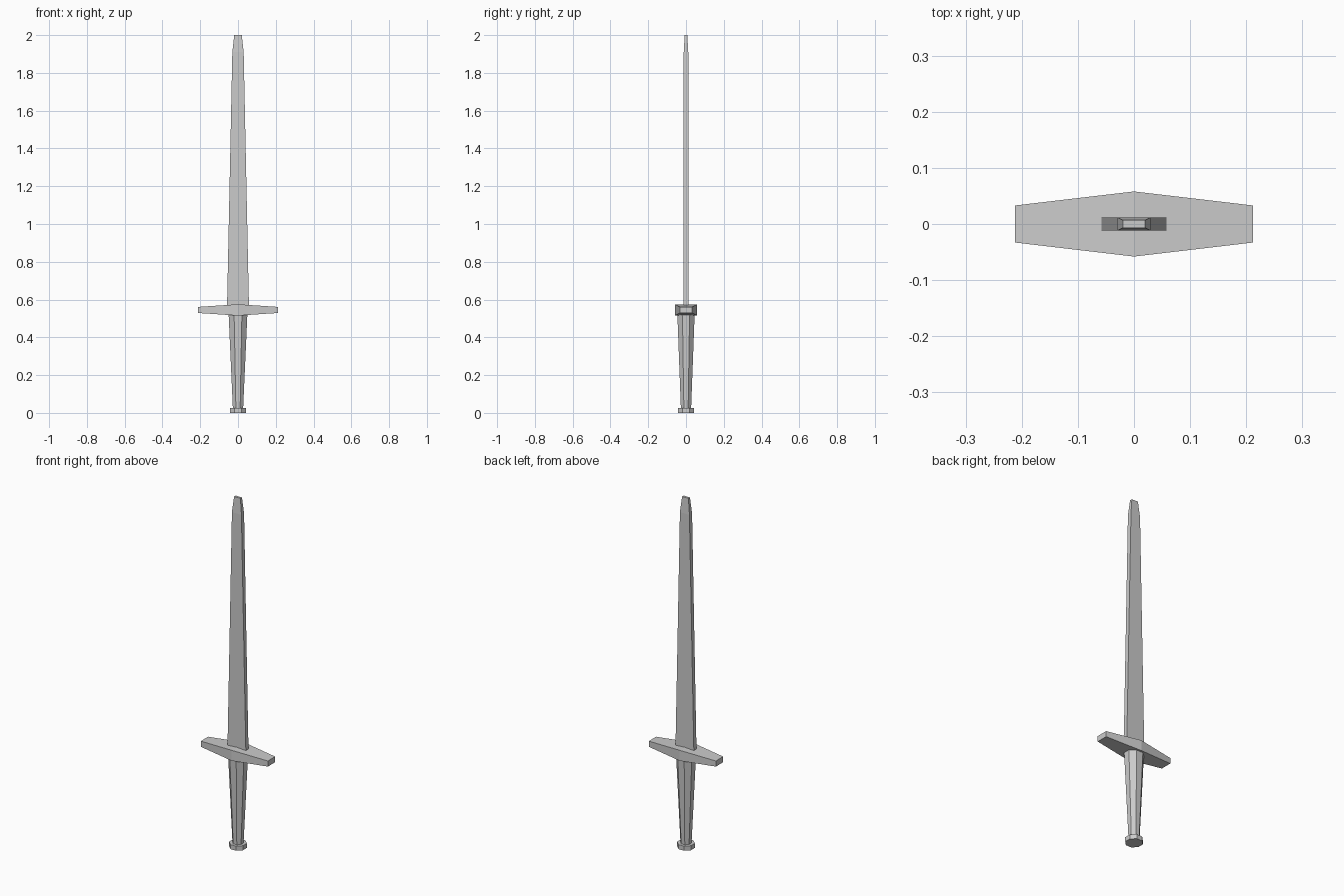
import bpy, bmesh, math

if "Cube" in bpy.data.objects:
    bpy.data.objects.remove(bpy.data.objects["Cube"])


def loft(name, rings):
    """Skin a closed, capped surface through rings with equal point counts."""
    bm = bmesh.new()
    loops = [[bm.verts.new(p) for p in ring] for ring in rings]
    n = len(loops[0])
    for a, b in zip(loops, loops[1:]):
        for i in range(n):
            j = (i + 1) % n
            bm.faces.new((a[i], a[j], b[j], b[i]))
    bm.faces.new(loops[0][::-1])
    bm.faces.new(loops[-1])
    bmesh.ops.recalc_face_normals(bm, faces=bm.faces)
    mesh = bpy.data.meshes.new(name)
    bm.to_mesh(mesh)
    bm.free()
    obj = bpy.data.objects.new(name, mesh)
    bpy.context.collection.objects.link(obj)
    return obj


def rect(hx, hy, z):
    return [(-hx, -hy, z), (hx, -hy, z), (hx, hy, z), (-hx, hy, z)]


def octagon(rx, ry, z):
    # rx, ry are measured to the flats
    k = 1 / math.cos(math.pi / 8)
    angles = [math.pi / 8 + i * math.pi / 4 for i in range(8)]
    return [(rx * k * math.cos(a), ry * k * math.sin(a), z) for a in angles]


def guard_section(x, hy, hz, z=0.545):
    return [(x, -hy, z - hz), (x, hy, z - hz), (x, hy, z + hz), (x, -hy, z + hz)]


# Blade: slow taper, then a short blunt tip
loft("blade", [rect(0.058, 0.012, 0.56), rect(0.043, 0.012, 1.28),
               rect(0.030, 0.012, 1.91), rect(0.020, 0.007, 2.0)])

# Crossguard: thickest at the middle
loft("crossguard", [guard_section(-0.212, 0.033, 0.016),
                    guard_section(0, 0.058, 0.030),
                    guard_section(0.212, 0.033, 0.016)])

# Grip: eight-sided, narrowing downwards
loft("grip", [octagon(0.027, 0.027, 0.02), octagon(0.050, 0.046, 0.53)])

# Pommel: eight-sided disc
loft("pommel", [octagon(0.043, 0.043, 0.0), octagon(0.043, 0.043, 0.026)])
